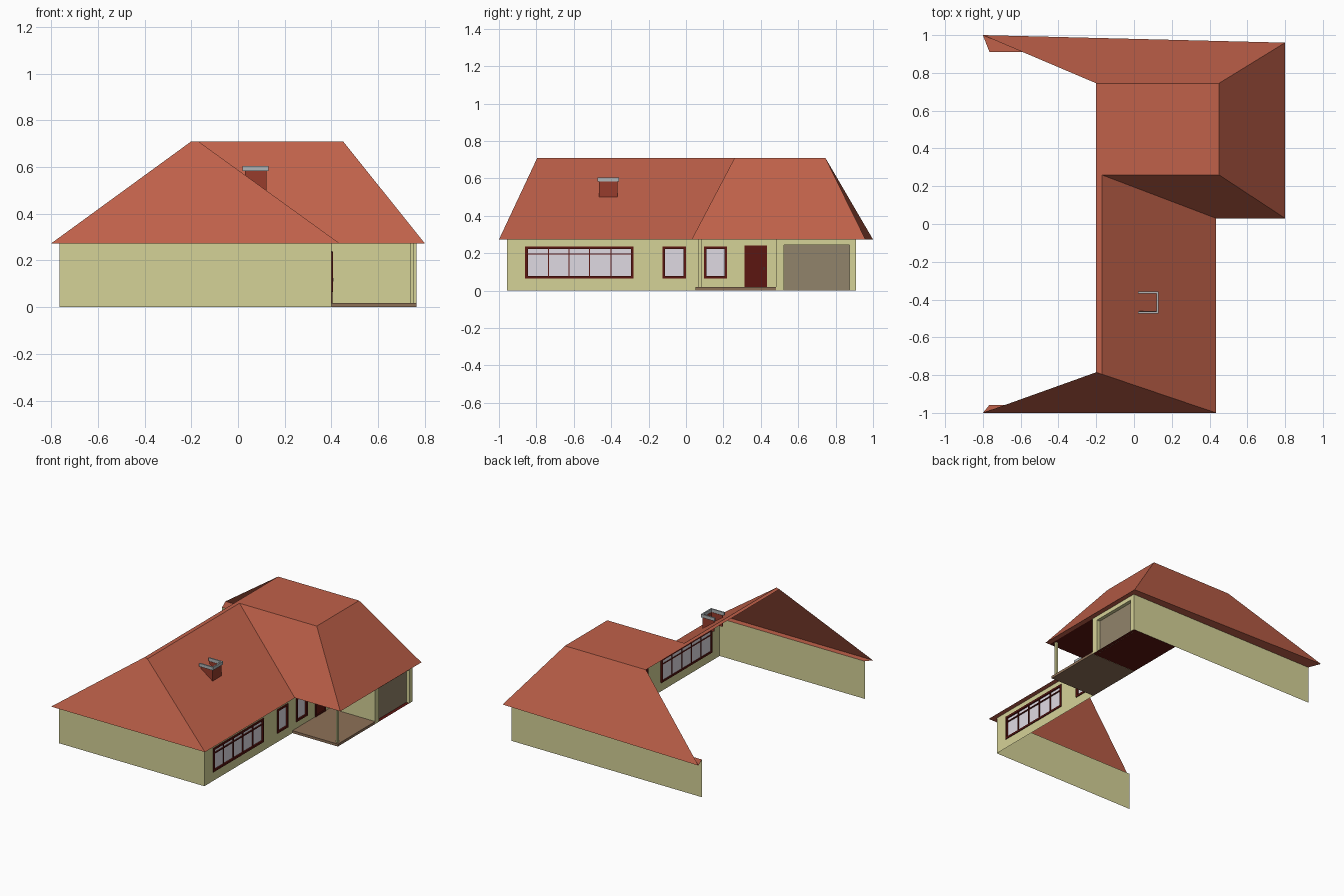
import bpy, bmesh

if "Cube" in bpy.data.objects:
    bpy.data.objects.remove(bpy.data.objects["Cube"])

def mat(name, r, g, b):
    m = bpy.data.materials.new(name)
    m.diffuse_color = tuple((c / 255) ** 2.2 for c in (r, g, b)) + (1,)
    m.use_nodes = True
    m.node_tree.nodes["Principled BSDF"].inputs["Base Color"].default_value = m.diffuse_color
    return m

TILE = mat("tile", 190, 97, 75)
CREAM = mat("cream", 212, 209, 150)
DARK = mat("dark_wood", 92, 28, 24)
GLASS = mat("glass", 222, 217, 226)
BROWN = mat("paving", 140, 112, 88)
DOOR = mat("garage_grey", 144, 130, 106)
BRICK = mat("brick", 150, 62, 48)
STONE = mat("stone", 175, 180, 182)

def sheet(name, faces, m):
    """Mesh made of polygons, each a list of points."""
    bm = bmesh.new()
    for f in faces:
        bm.faces.new([bm.verts.new(p) for p in f])
    bmesh.ops.remove_doubles(bm, verts=bm.verts, dist=1e-5)
    me = bpy.data.meshes.new(name)
    bm.to_mesh(me)
    bm.free()
    me.materials.append(m)
    ob = bpy.data.objects.new(name, me)
    bpy.context.collection.objects.link(ob)
    return ob

def boxes(name, items, m):
    """Several boxes (x0,x1,y0,y1,z0,z1) in one object."""
    faces = []
    for x0, x1, y0, y1, z0, z1 in items:
        a, b, c, d = (x0, y0), (x1, y0), (x1, y1), (x0, y1)
        lo = [(*p, z0) for p in (a, b, c, d)]
        hi = [(*p, z1) for p in (a, b, c, d)]
        faces += [lo[::-1], hi]
        faces += [[lo[i], lo[(i + 1) % 4], hi[(i + 1) % 4], hi[i]] for i in range(4)]
    return sheet(name, faces, m)

def wall_x(name, x, y0, y1, z0, z1, holes):
    """Wall facing +x with rectangular openings (y0,y1,z0,z1)."""
    ys = sorted({y0, y1, *[v for h in holes for v in h[:2]]})
    zs = sorted({z0, z1, *[v for h in holes for v in h[2:]]})
    faces = []
    for a, b in zip(ys, ys[1:]):
        for c, d in zip(zs, zs[1:]):
            if not any(h[0] < (a + b) / 2 < h[1] and h[2] < (c + d) / 2 < h[3] for h in holes):
                faces.append([(x, a, c), (x, b, c), (x, b, d), (x, a, d)])
    return sheet(name, faces, CREAM)

E, T = 0.273, 0.71          # eave and ridge heights

# Roof planes
F0, F1, F2 = (-.8, -1, E), (.435, -1, E), (-.2, -.785, T)
F3, V0, V1 = (-.17, -.795, T), (.435, .03, E), (-.17, .26, T)
R0, R1, R2, R3 = (.8, .03, E), (.8, .96, E), (.45, .26, T), (.45, .745, T)
B0, B1, W = (-.8, 1, E), (-.2, .745, T), (-.2, .26, T)
sheet("roof", [[F0, F1, F3, F2], [F1, V0, V1, F3], [F2, F3, V1, W],
               [V0, R0, R2, V1], [R0, R1, R3, R2], [W, V1, R2, R3, B1],
               [R1, B0, B1, R3]], TILE)

# Eave soffits and porch ceiling
S = [(-.765, -.957, E), (.4, -.957, E), (.4, .03, E), (.765, .03, E),
     (.765, .91, E), (-.765, .91, E)]
sheet("soffit", [[F0, S[0], S[1], F1], [F1, S[1], S[2], V0],
                 [S[3], S[4], R1, R0], [S[4], S[5], B0, R1]], TILE)
sheet("porch_ceiling", [[S[2], (.4, .48, E), (.765, .48, E), S[3]]], DARK)

# Plain walls
def wall_y(name, y, x0, x1):
    f = [(x0, y, 0), (x1, y, 0), (x1, y, E), (x0, y, E)]
    sheet(name, [f if y < .6 else f[::-1]], CREAM)
wall_y("front_wall", -.957, -.765, .4)
wall_y("garage_side_wall", .48, .4, .765)
wall_y("back_wall", .91, -.765, .765)

# Walls with openings
windows = [(-.86, -.28, .065, .237), (-.125, 0, .065, .237), (.095, .22, .065, .237)]
door = (.312, .432, .018, .24)
wall_x("wing_wall", .4, -.957, .48, 0, E, windows + [door])
garage = (.525, .873, 0, .243)
wall_x("garage_front_wall", .765, .48, .91, 0, E, [garage])

# Garage door, recessed, with reveals
g0, g1, _, gt = garage
gx = .74
sheet("garage_reveals", [[(gx, g0, 0), (.765, g0, 0), (.765, g0, gt), (gx, g0, gt)],
                         [(.765, g1, 0), (gx, g1, 0), (gx, g1, gt), (.765, g1, gt)],
                         [(gx, g0, gt), (.765, g0, gt), (.765, g1, gt), (gx, g1, gt)]], CREAM)
sheet("garage_door", [[(gx, g0, 0), (gx, g1, 0), (gx, g1, gt), (gx, g0, gt)]], DOOR)
sheet("garage_floor", [[(.4, .48, .001), (.765, .48, .001), (.765, .91, .001), (.4, .91, .001)]], DARK)

# Window frames and panes
def border(y0, y1, z0, z1, w, xa, xb):
    return [(xa, xb, y0, y1, z0, z0 + w), (xa, xb, y0, y1, z1 - w, z1),
            (xa, xb, y0, y0 + w, z0 + w, z1 - w), (xa, xb, y1 - w, y1, z0 + w, z1 - w)]
for n, (y0, y1, z0, z1) in enumerate(windows):
    bars = border(y0, y1, z0, z1, .014, .39, .406)
    if n == 0:
        bars += [(.392, .402, y - .003, y + .003, z0 + .014, z1 - .014)
                 for y in (-.735, -.625, -.515, -.4)]
        bars.append((.391, .403, y0 + .014, y1 - .014, .192, .199))
    boxes(f"window_frame_{n}", bars, DARK)
    sheet(f"window_pane_{n}", [[(.395, y0, z0), (.395, y1, z0), (.395, y1, z1), (.395, y0, z1)]], GLASS)

# Front door with handle
boxes("door_frame", border(*door, .008, .39, .405), DARK)
boxes("front_door", [(.392, .398, door[0], door[1], door[2], door[3])], DARK)
boxes("door_handle", [(.398, .408, .414, .42, .11, .125)], STONE)

# Porch slab and post
boxes("porch_floor", [(.4, .765, .052, .48, 0, .018)], BROWN)
boxes("porch_post", [(.737, .753, .068, .084, .018, E)], CREAM)

# Chimney, open towards the ridge
def three_sides(x0, x1, y0, y1, z0, z1, t):
    return [(x0, x1, y0, y0 + t, z0, z1), (x0, x1, y1 - t, y1, z0, z1),
            (x1 - t, x1, y0 + t, y1 - t, z0, z1)]
boxes("chimney", three_sides(.03, .122, -.465, -.365, .5, .582, .004), BRICK)
boxes("chimney_cap", three_sides(.02, .13, -.473, -.357, .582, .605, .01), STONE)
